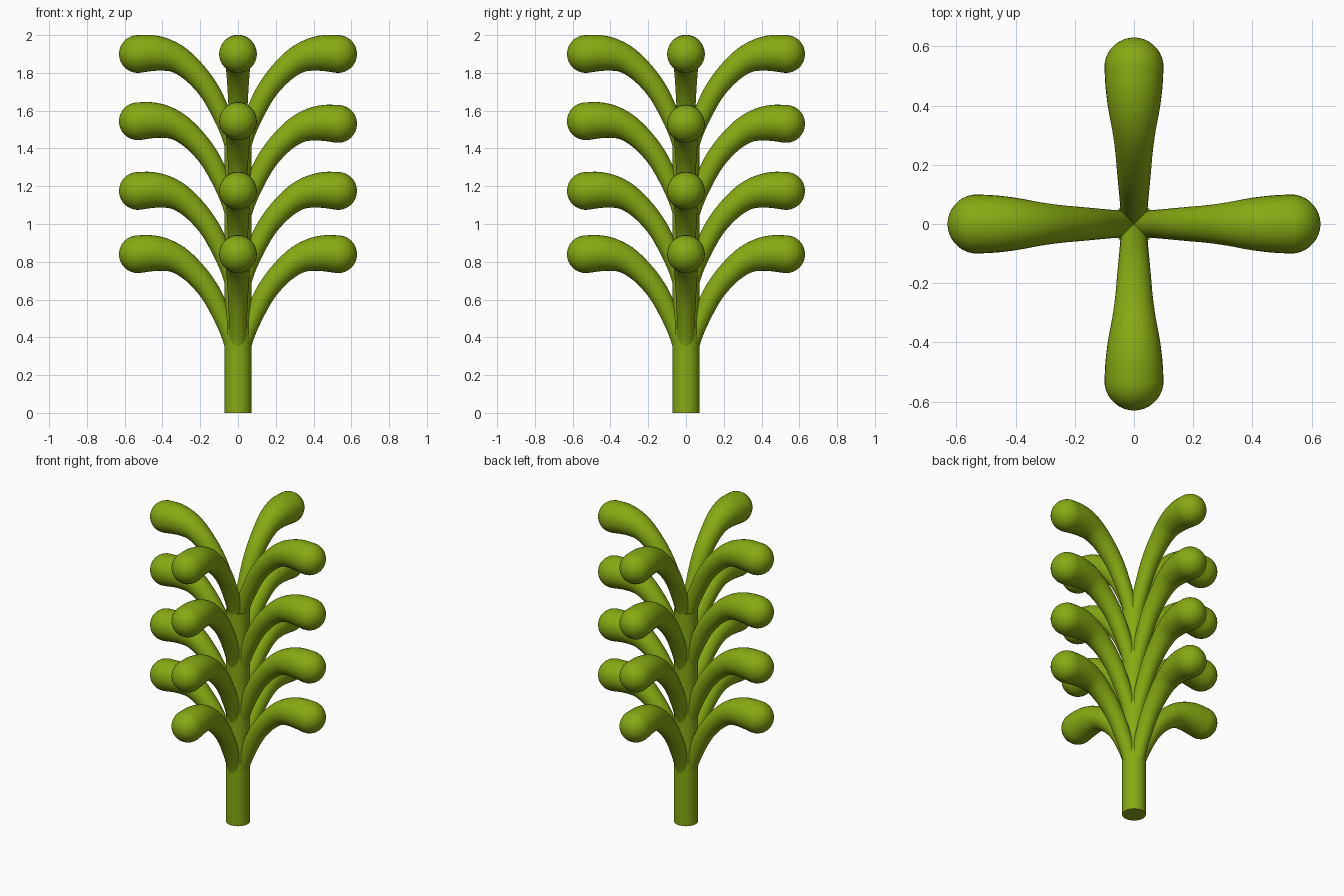
import bpy, bmesh, math
from mathutils import Vector

if "Cube" in bpy.data.objects:
    bpy.data.objects.remove(bpy.data.objects["Cube"])

green = bpy.data.materials.new("leaf_green")
green.diffuse_color = (0.24, 0.40, 0.006, 1)
green.use_nodes = True
green.node_tree.nodes["Principled BSDF"].inputs["Base Color"].default_value = green.diffuse_color

# Branch centre line: distance from axis, height, radius (top tier)
PATH = [(0.008, 1.30, 0.042), (0.027, 1.42, 0.045), (0.065, 1.53, 0.047),
        (0.13, 1.668, 0.053), (0.185, 1.75, 0.058), (0.25, 1.82, 0.064),
        (0.32, 1.872, 0.074), (0.39, 1.897, 0.087), (0.46, 1.905, 0.096),
        (0.53, 1.90, 0.100)]
SIDES = 32


def smooth_path(points, steps=4):
    """Catmull-Rom interpolation through the path points."""
    p = [Vector(q) for q in points]
    p = [2 * p[0] - p[1]] + p + [2 * p[-1] - p[-2]]
    out = []
    for i in range(1, len(p) - 2):
        a, b, c, d = p[i - 1:i + 3]
        for s in range(steps):
            t = s / steps
            out.append(0.5 * (2 * b + (c - a) * t + (2 * a - 5 * b + 4 * c - d) * t * t
                              + (3 * b - a - 3 * c + d) * t ** 3))
    return out + [p[-2]]


def finish(bm, name):
    bmesh.ops.recalc_face_normals(bm, faces=bm.faces)
    mesh = bpy.data.meshes.new(name)
    bm.to_mesh(mesh)
    bm.free()
    mesh.materials.append(green)
    ob = bpy.data.objects.new(name, mesh)
    bpy.context.collection.objects.link(ob)
    bpy.ops.object.select_all(action='DESELECT')
    ob.select_set(True)
    bpy.context.view_layer.objects.active = ob
    bpy.ops.object.shade_smooth_by_angle(angle=math.radians(40))
    return ob


def branch_mesh():
    pts = smooth_path(PATH)
    centres = [Vector((q.x, 0, q.y)) for q in pts]
    radii = [q.z for q in pts]
    tangents = [(centres[min(i + 1, len(pts) - 1)] - centres[max(i - 1, 0)]).normalized()
                for i in range(len(pts))]
    # Rounded tip
    end, tan, r = centres[-1], tangents[-1], radii[-1]
    for k in range(1, 9):
        a = k / 9 * math.pi / 2
        centres.append(end + tan * r * math.sin(a))
        radii.append(r * math.cos(a))
        tangents.append(tan)
    bm = bmesh.new()
    side = Vector((0, 1, 0))
    rings = []
    for c, t, rad in zip(centres, tangents, radii):
        up = t.cross(side)
        rings.append([bm.verts.new(c + rad * (side * math.cos(a) + up * math.sin(a)))
                      for a in (2 * math.pi * j / SIDES for j in range(SIDES))])
    for r0, r1 in zip(rings, rings[1:]):
        for j in range(SIDES):
            n = (j + 1) % SIDES
            bm.faces.new((r0[j], r0[n], r1[n], r1[j]))
    tip = bm.verts.new(end + tan * r)
    for j in range(SIDES):
        bm.faces.new((rings[-1][j], rings[-1][(j + 1) % SIDES], tip))
    bm.faces.new(rings[0])
    return bm


# Stem
bm = bmesh.new()
bmesh.ops.create_cone(bm, cap_ends=True, segments=48, radius1=0.072, radius2=0.072, depth=1.42)
bmesh.ops.translate(bm, vec=(0, 0, 0.71), verts=bm.verts)
finish(bm, "stem")

# Four tiers of four branches
first = finish(branch_mesh(), "branch_1_1")
for tier, drop in enumerate((0, 0.363, 0.725, 1.06)):
    for k in range(4):
        ob = first
        if tier or k:
            ob = bpy.data.objects.new(f"branch_{tier + 1}_{k + 1}", first.data)
            bpy.context.collection.objects.link(ob)
        # third tier sits slightly higher on the -x and -y sides
        shift = (-0.007 if k < 2 else 0.007) if tier == 1 else 0
        ob.location.z = -drop + shift
        ob.rotation_euler.z = k * math.pi / 2
